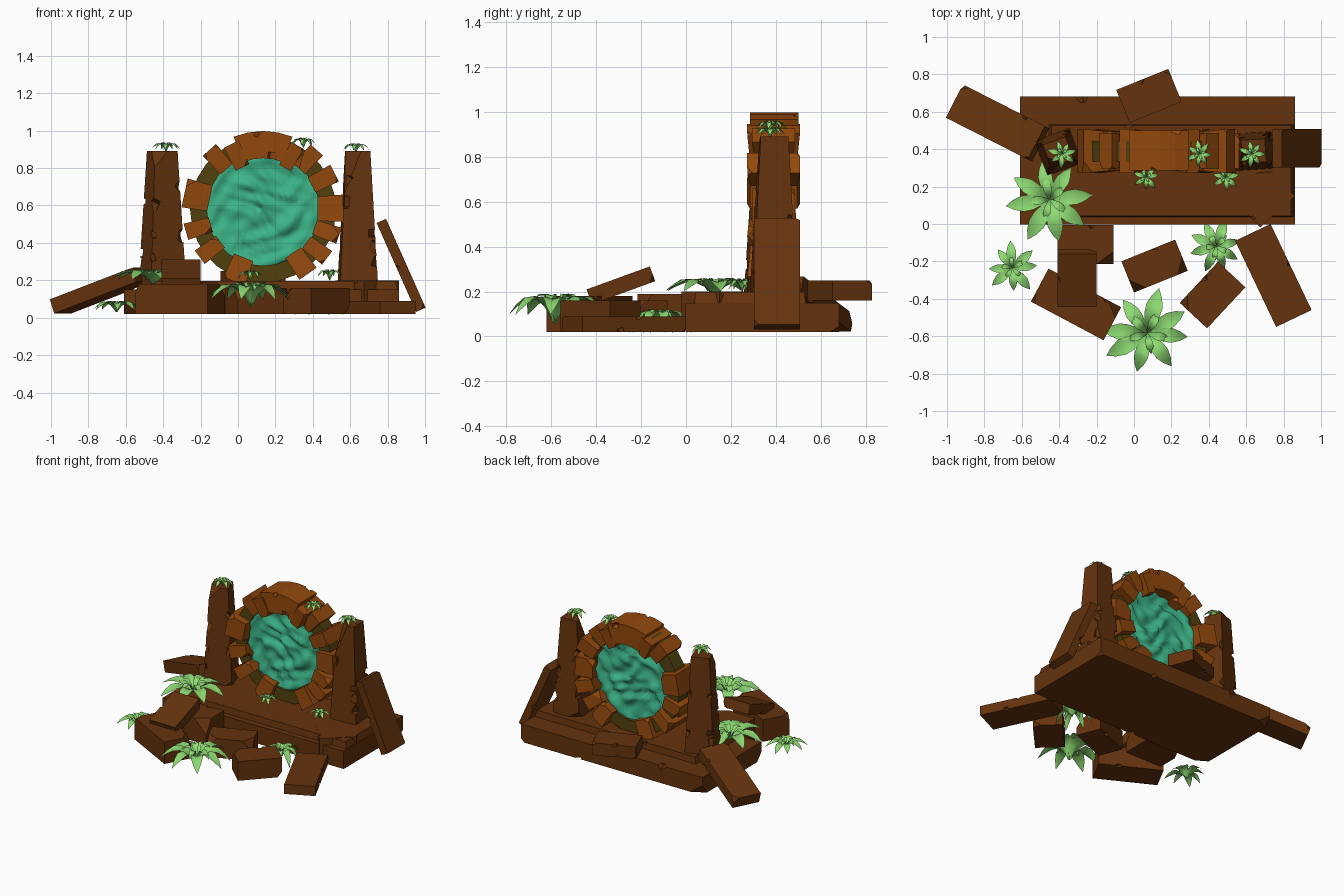
import bpy, bmesh, math, random
from mathutils import Matrix, Vector, Euler

if "Cube" in bpy.data.objects:
    bpy.data.objects.remove(bpy.data.objects["Cube"])

random.seed(4)
R = math.radians


def material(name, rgb):
    m = bpy.data.materials.new(name)
    m.diffuse_color = (*rgb, 1)
    m.use_nodes = True
    m.node_tree.nodes["Principled BSDF"].inputs["Base Color"].default_value = m.diffuse_color
    return m


BROWN = material("dark_brown_stone", (0.13, 0.033, 0.004))
ORANGE = material("orange_stone", (0.29, 0.066, 0.004))
OLIVE = material("olive_ring", (0.085, 0.052, 0.004))
TEAL = material("teal_portal", (0.045, 0.46, 0.25))
LEAF = material("leaf_green", (0.27, 0.70, 0.17))


def add(name, bm, mat, normals=True):
    if normals:
        bmesh.ops.recalc_face_normals(bm, faces=bm.faces[:])
    me = bpy.data.meshes.new(name)
    bm.to_mesh(me)
    bm.free()
    ob = bpy.data.objects.new(name, me)
    if mat:
        me.materials.append(mat)
    bpy.context.collection.objects.link(ob)
    return ob


def carve(ob, points, size):
    """Cut small wedge chips out of an object one by one, dropping each cutter."""
    for p in points:
        bm = bmesh.new()
        rot = Euler([random.uniform(0, 3) for _ in range(3)]).to_matrix().to_4x4()
        s = size * random.uniform(0.7, 1.2)
        bmesh.ops.create_cube(bm, size=1, matrix=Matrix.Translation(p) @ rot @ Matrix.Diagonal((s, s * 0.7, s, 1)))
        cutter = add("chip_cutter", bm, None)
        cutter.hide_render = True
        mod = ob.modifiers.new("chip", "BOOLEAN")
        mod.operation, mod.solver, mod.object = "DIFFERENCE", "EXACT", cutter
        dg = bpy.context.evaluated_depsgraph_get()
        me = bpy.data.meshes.new_from_object(ob.evaluated_get(dg))
        ob.modifiers.clear()
        if len(me.polygons) > 5:
            ob.data = me
        bpy.data.objects.remove(cutter)


def stone(name, loc, size, rot=(0, 0, 0), mat=BROWN, taper=1.0, cuts=2, chips=2, chip=0.03):
    """Rough block: tapered box, sliced corners, chipped edges."""
    M = Matrix.Translation(loc) @ Euler([R(a) for a in rot]).to_matrix().to_4x4()
    bm = bmesh.new()
    bmesh.ops.create_cube(bm, size=1)
    for v in bm.verts:
        k = taper if v.co.z > 0 else 1
        v.co = Vector((v.co.x * size[0] * k, v.co.y * size[1] * k, v.co.z * size[2]))
    corners = [v.co.copy() for v in bm.verts]
    long_edges = [e for e in bm.edges if e.calc_length() > 0.8 * max(size)]
    pts = []
    for i in range(chips):
        e = long_edges[i % len(long_edges)]
        pts.append(M @ e.verts[0].co.lerp(e.verts[1].co, random.uniform(0.15, 0.85)))
    for c in random.sample(corners, cuts):
        n = Vector([math.copysign(random.uniform(0.4, 1), a) for a in c]).normalized()
        res = bmesh.ops.bisect_plane(bm, geom=bm.verts[:] + bm.edges[:] + bm.faces[:],
                                     plane_co=c - n * min(size) * random.uniform(0.12, 0.3),
                                     plane_no=n, clear_outer=True)
        edges = [g for g in res["geom_cut"] if isinstance(g, bmesh.types.BMEdge)]
        bmesh.ops.edgenet_fill(bm, edges=edges)
    bm.transform(M)
    ob = add(name, bm, mat)
    carve(ob, pts, chip)
    return ob


CX, CY, CZ = 0.134, 0.39, 0.578   # gate centre


def sector(name, a0, a1, r0, r1, y0, y1, n, mat):
    """Ring or ring segment standing in the xz plane."""
    full = a1 - a0 >= 360
    bm = bmesh.new()
    rows = []
    for i in range(n if full else n + 1):
        a = R(a0 + (a1 - a0) * i / n)
        rows.append([bm.verts.new((CX + r * math.cos(a), y, CZ + r * math.sin(a)))
                     for r, y in ((r0, y0), (r1, y0), (r1, y1), (r0, y1))])
    for i in range(n):
        p, q = rows[i], rows[(i + 1) % len(rows)]
        for j in range(4):
            bm.faces.new((p[j], p[(j + 1) % 4], q[(j + 1) % 4], q[j]))
    if not full:
        bm.faces.new(rows[0])
        bm.faces.new(rows[-1])
    return add(name, bm, mat)


# Platform
stone("platform_base", (0.125, 0.34, 0.085), (1.47, 0.685, 0.13), cuts=3, chips=3, chip=0.05)
stone("platform_step", (0.2, 0.285, 0.165), (1.32, 0.5, 0.065), taper=0.97, cuts=2, chips=3, chip=0.04)
stone("platform_corner_stone", (0.69, 0.15, 0.13), (0.25, 0.23, 0.14), (0, 0, 42))

# Pillars
stone("left_pillar", (-0.405, 0.385, 0.53), (0.2, 0.2, 0.72), (0, 0, 20), taper=0.64, cuts=3, chips=12, chip=0.05)
stone("right_pillar", (0.64, 0.39, 0.53), (0.205, 0.2, 0.72), (0, 0, 4), taper=0.62, cuts=3, chips=12, chip=0.05)

# Fallen slabs and blocks
stone("left_fallen_slab", (-0.73, 0.54, 0.145), (0.52, 0.2, 0.08), (0, -19, -27))
stone("right_leaning_slab", (0.872, 0.405, 0.28), (0.055, 0.205, 0.52), (0, -24, 0))
stone("back_block", (0.08, 0.685, 0.205), (0.3, 0.19, 0.09), (0, 0, 22))
stone("front_middle_block", (0.11, -0.225, 0.09), (0.31, 0.18, 0.14), (0, 0, 22))
stone("front_right_block", (0.42, -0.38, 0.09), (0.3, 0.2, 0.14), (0, 0, 47))
stone("front_right_slab", (0.745, -0.275, 0.055), (0.51, 0.21, 0.07), (0, 0, -64.5))
stone("front_left_block", (-0.31, -0.43, 0.1), (0.44, 0.2, 0.16), (0, 0, -28))
stone("left_step_block", (-0.26, -0.11, 0.105), (0.3, 0.21, 0.17))
stone("tilted_top_block", (-0.305, -0.29, 0.228), (0.21, 0.3, 0.07), (20, 0, 0))

# Gate ring, keystone and surrounding stones
sector("gate_ring", 0, 360, 0.3, 0.39, CY - 0.055, CY + 0.055, 28, OLIVE)
key = sector("gate_keystone", 68, 112, 0.275, 0.42, 0.285, 0.5, 4, ORANGE)
carve(key, [(CX + 0.05, 0.285, 0.86), (CX - 0.03, 0.285, 0.985), (CX + 0.09, 0.5, 0.97)], 0.04)
ring_stones = [(116, 0.08, 0.32), (132, 0.085, 0.36), (168, 0.14, 0.36), (196, 0.08, 0.36),
               (217, 0.08, 0.355), (248, 0.11, 0.345), (305, 0.10, 0.35),
               (323, 0.08, 0.36), (341, 0.08, 0.36), (1, 0.13, 0.36), (27, 0.09, 0.36),
               (48, 0.08, 0.36), (62, 0.07, 0.32)]
for i, (ang, w, r) in enumerate(ring_stones):
    a = R(ang)
    stone(f"gate_stone_{i + 1}", (CX + r * math.cos(a), CY, CZ + r * math.sin(a)),
          (w, 0.21 - 0.04 * (i % 2), 0.138), (0, 90 - ang, 0), ORANGE, 1.12, 2, 1, 0.03)

# Rippled portal surface, front and back
bm = bmesh.new()
N, K = 48, 14


def ripple(x, z, s):
    d = math.hypot(x, z)
    return (0.011 * math.sin(24 * x + 9 * math.sin(11 * z + s)) + 0.010 * math.sin(42 * z + 5 * math.sin(14 * x))
            + 0.006 * math.sin(50 * d))


for side in (-1, 1):
    rings = []
    for k in range(1, K + 1):
        r = 0.32 * k / K
        row = []
        for i in range(N):
            x, z = r * math.cos(2 * math.pi * i / N), r * math.sin(2 * math.pi * i / N)
            row.append(bm.verts.new((CX + x, CY + side * (0.03 + ripple(x, z, side)), CZ + z)))
        rings.append(row)
    mid = bm.verts.new((CX, CY + side * 0.03, CZ))
    for i in range(N):
        j = (i + 1) % N
        fs = [bm.faces.new((mid, rings[0][i], rings[0][j]))]
        fs += [bm.faces.new((p[i], q[i], q[j], p[j])) for p, q in zip(rings, rings[1:])]
        for f in fs:
            f.smooth = True
            f.normal_update()
            if f.normal.y * side < 0:
                f.normal_flip()
add("portal_surface", bm, TEAL, False)


# Ferns: arching folded leaves around a centre
def fern(name, loc, radius, height, drop, leaves, turn):
    bm = bmesh.new()
    prof = [(0, 0.05), (0.2, 0.11), (0.42, 0.18), (0.62, 0.19), (0.82, 0.12), (1, 0.004)]
    for layer, (scale, lift, n) in enumerate(((1, 1, leaves), (0.55, 1.15, leaves - 3))):
        for i in range(n):
            a = R(turn + 25 * layer) + 2 * math.pi * i / n + random.uniform(-0.12, 0.12)
            L = radius * scale * random.uniform(0.82, 1.05)
            d, s = Vector((math.cos(a), math.sin(a), 0)), Vector((-math.sin(a), math.cos(a), 0))
            rows = []
            for t, w in prof:
                z = height * lift * (1 - (1 - t / 0.5) ** 2 if t < 0.5 else 1)
                if t > 0.5:
                    z -= (height * 0.75 + drop) * scale * ((t - 0.5) / 0.5) ** 1.5
                c = Vector(loc) + d * (L * t) + Vector((0, 0, z))
                e = s * (L * w * 0.95)
                up = Vector((0, 0, L * w * 0.3))
                rows.append([bm.verts.new(p) for p in (c - e + up, c, c + e + up)])
            for p, q in zip(rows, rows[1:]):
                for j in (0, 1):
                    f = bm.faces.new((p[j], q[j], q[j + 1], p[j + 1]))
                    f.smooth = True
    for e in bm.edges:   # keep the midrib crease sharp
        e.smooth = len(e.link_faces) < 2 or e.calc_face_angle(0) < R(25)
    add(name, bm, LEAF, False)


fern("large_fern_left", (-0.45, 0.13, 0.175), 0.24, 0.07, -0.01, 8, 10)
fern("large_fern_front", (0.07, -0.585, 0.06), 0.245, 0.11, -0.01, 8, 35)
fern("small_fern_far_left", (-0.65, -0.235, 0.03), 0.145, 0.05, 0.0, 8, 0)
fern("small_fern_right", (0.44, -0.12, 0.05), 0.15, 0.06, 0.05, 8, 20)
fern("step_fern_middle", (0.065, 0.25, 0.2), 0.072, 0.045, 0, 7, 5)
fern("step_fern_right", (0.49, 0.25, 0.2), 0.072, 0.05, -0.01, 7, 15)
fern("gate_top_fern", (0.35, 0.375, 0.91), 0.078, 0.045, 0, 7, 0)
fern("left_pillar_fern", (-0.385, 0.375, 0.89), 0.078, 0.04, 0.0, 7, 12)
fern("right_pillar_fern", (0.63, 0.375, 0.885), 0.073, 0.04, 0.0, 7, 3)
